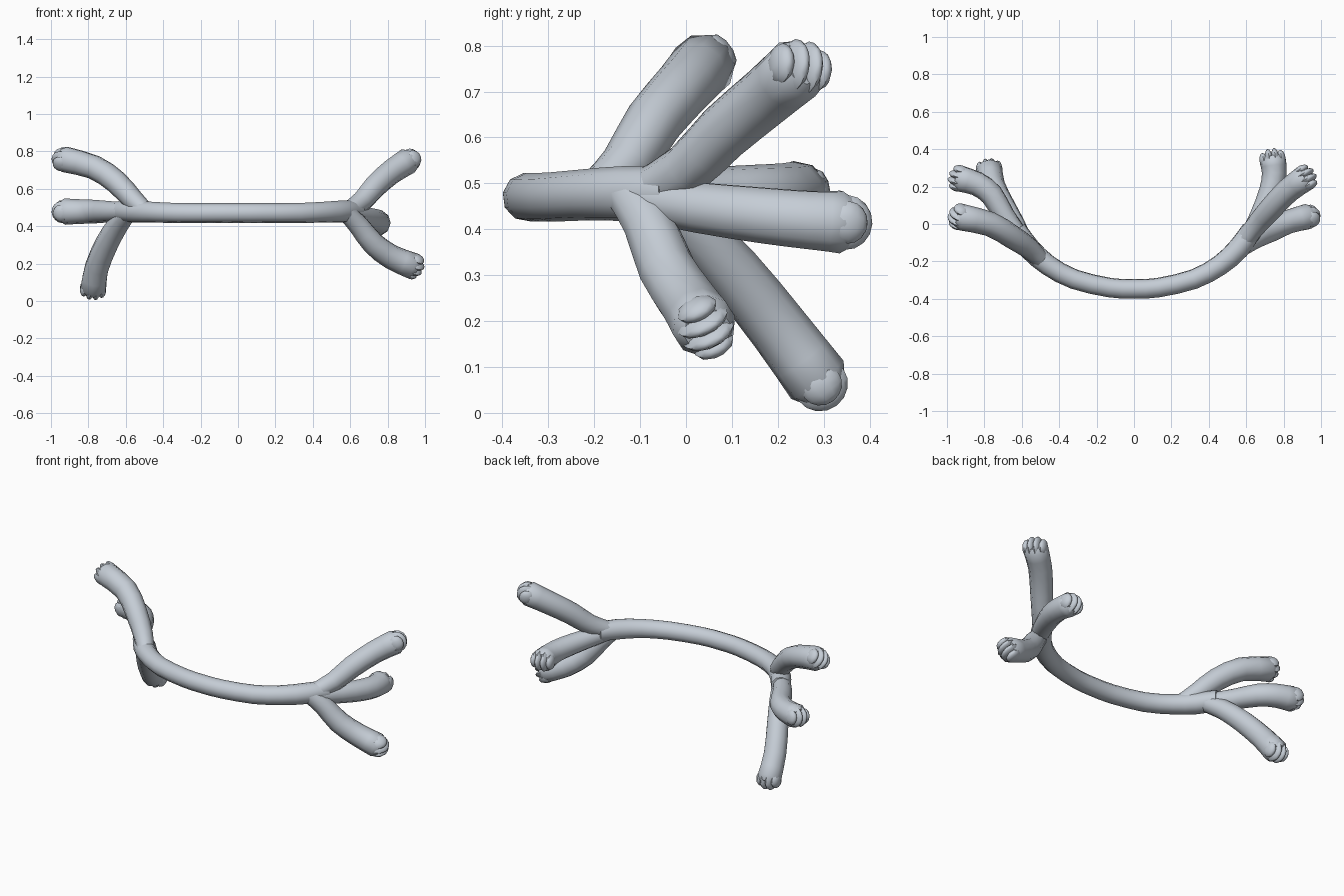
import bpy, bmesh, math
from mathutils import Vector, Matrix

if "Cube" in bpy.data.objects:
    bpy.data.objects.remove(bpy.data.objects["Cube"])

mat = bpy.data.materials.new("pale_blue_grey")
mat.diffuse_color = (0.56, 0.61, 0.67, 1)
mat.use_nodes = True
mat.node_tree.nodes["Principled BSDF"].inputs["Base Color"].default_value = mat.diffuse_color


def smooth_path(pts, rad, n=2):
    """Catmull-Rom resampling of points with radii."""
    p = [Vector((*a, r)) for a, r in zip(pts, rad)]
    p = [2 * p[0] - p[1]] + p + [2 * p[-1] - p[-2]]
    out = []
    for i in range(1, len(p) - 2):
        a, b, c, d = p[i - 1:i + 3]
        for k in range(n):
            t = k / n
            out.append(0.5 * (2 * b + (c - a) * t + (2 * a - 5 * b + 4 * c - d) * t * t
                              + (3 * b - a - 3 * c + d) * t ** 3))
    out.append(p[-2])
    return [v.xyz for v in out], [v.w for v in out]


def add_tube(bm, pts, rad, sides=10):
    """Sweep a ring along a path and cap both ends."""
    rings, side = [], None
    for i, p in enumerate(pts):
        d = (pts[min(i + 1, len(pts) - 1)] - pts[max(i - 1, 0)]).normalized()
        if side is None:
            side = d.cross(Vector((0.1, 0.2, 1))).normalized()
        side = (side - d * side.dot(d)).normalized()
        up = side.cross(d)
        ring = []
        for k in range(sides):
            a = 2 * math.pi * k / sides
            ring.append(bm.verts.new(p + rad[i] * (side * math.cos(a) + up * math.sin(a))))
        rings.append(ring)
    for r0, r1 in zip(rings, rings[1:]):
        for k in range(sides):
            j = (k + 1) % sides
            bm.faces.new((r0[k], r0[j], r1[j], r1[k]))
    bm.faces.new(rings[0])
    bm.faces.new(rings[-1])


def add_toes(bm, end, d, spread):
    """Four flattened lobes side by side at the tip."""
    s = (spread - d * spread.dot(d)).normalized()
    u = d.cross(s)
    for off, length, depth in ((-0.048, 0.042, 0.046), (-0.017, 0.058, 0.060),
                               (0.017, 0.058, 0.060), (0.048, 0.042, 0.046)):
        c = end + s * off - d * 0.004
        a, b, e = s * 0.023, u * depth, d * length
        m = Matrix(((a.x, b.x, e.x, c.x), (a.y, b.y, e.y, c.y),
                    (a.z, b.z, e.z, c.z), (0, 0, 0, 1)))
        bmesh.ops.create_uvsphere(bm, u_segments=10, v_segments=8, radius=1, matrix=m)


def finish(bm, name):
    bmesh.ops.recalc_face_normals(bm, faces=bm.faces)
    me = bpy.data.meshes.new(name)
    bm.to_mesh(me)
    bm.free()
    me.materials.append(mat)
    ob = bpy.data.objects.new(name, me)
    bpy.context.collection.objects.link(ob)
    bpy.context.view_layer.objects.active = ob
    bpy.ops.object.select_all(action='DESELECT')
    ob.select_set(True)
    bpy.ops.object.shade_smooth_by_angle(angle=math.radians(50))


# Curved central stem, mirrored about x = 0
half = [(0.13, -0.34, 0.47), (0.32, -0.295, 0.47), (0.46, -0.22, 0.475),
        (0.56, -0.13, 0.478), (0.63, -0.03, 0.48)]
pts = [(-x, y, z) for x, y, z in reversed(half)] + [(0, -0.347, 0.47)] + half
hr = [0.053, 0.054, 0.056, 0.06, 0.056]
bm = bmesh.new()
add_tube(bm, *smooth_path(pts, hr[::-1] + [0.053] + hr))
finish(bm, "curved_stem")

# Branches: path from the stem to the tip, and the direction the toes fan out
branches = {
    "right_upper_branch": ([(0.58, -0.10, 0.475), (0.66, 0.0, 0.53), (0.73, 0.08, 0.61),
                            (0.82, 0.175, 0.69), (0.92, 0.25, 0.755)], (-0.4, 0.9, -0.1)),
    "right_middle_branch": ([(0.59, -0.11, 0.468), (0.67, 0.03, 0.447), (0.73, 0.17, 0.43),
                             (0.75, 0.27, 0.42), (0.74, 0.35, 0.415)], (1, 0, 0)),
    "right_lower_branch": ([(0.57, -0.13, 0.48), (0.64, -0.08, 0.41), (0.72, -0.04, 0.31),
                            (0.82, 0.01, 0.235), (0.94, 0.043, 0.185)], (0, -0.45, 0.9)),
    "left_upper_branch": ([(-0.50, -0.19, 0.485), (-0.56, -0.13, 0.54), (-0.65, -0.07, 0.635),
                           (-0.77, 0.0, 0.715), (-0.94, 0.04, 0.76)], (0, 0.8, 0.6)),
    "left_middle_branch": ([(-0.58, -0.11, 0.478), (-0.69, 0.04, 0.478), (-0.76, 0.155, 0.478),
                            (-0.84, 0.215, 0.478), (-0.94, 0.245, 0.478)], (0, 1, 0.2)),
    "left_lower_branch": ([(-0.59, -0.09, 0.47), (-0.64, 0.0, 0.41), (-0.70, 0.10, 0.31),
                           (-0.755, 0.205, 0.18), (-0.775, 0.295, 0.06)], (1, 0, 0)),
}
for name, (path, spread) in branches.items():
    pts, rad = smooth_path(path, [0.048, 0.057, 0.063, 0.066, 0.071])
    d = (pts[-1] - pts[-2]).normalized()
    tip = pts[-1].copy()
    # Round the branch end under the toes
    pts[-1] = tip - d * 0.015
    pts.append(tip + d * 0.015)
    rad.append(0.052)
    bm = bmesh.new()
    add_tube(bm, pts, rad)
    add_toes(bm, tip, d, Vector(spread))
    finish(bm, name)
